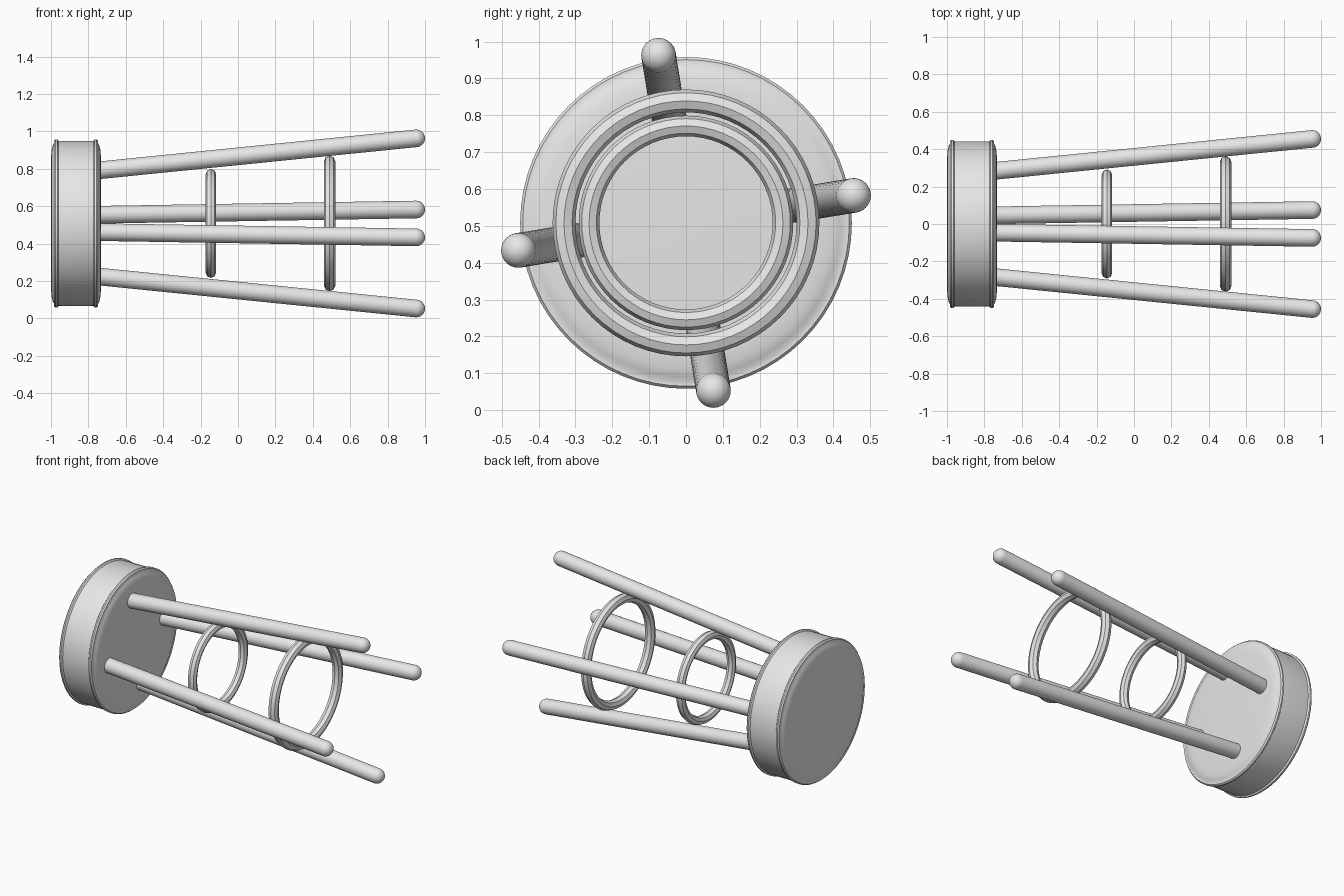
import bpy, bmesh, math
from mathutils import Vector, Matrix

cube = bpy.data.objects.get("Cube")
if cube:
    bpy.data.objects.remove(cube, do_unlink=True)

CENTRE_Z = 0.508
AXIS = Vector((0, 0, CENTRE_Z))

grey = bpy.data.materials.new("light grey")
grey.diffuse_color = (0.8, 0.8, 0.8, 1)
grey.use_nodes = True
grey.node_tree.nodes["Principled BSDF"].inputs["Base Color"].default_value = (0.8, 0.8, 0.8, 1)


def lathe(name, profile, steps, start, direction, smooth=35, closed=False):
    """Spin (distance along axis, radius) points about an axis through start."""
    bm = bmesh.new()
    pts = [bm.verts.new((r, 0, d)) for d, r in profile]
    edges = [bm.edges.new(p) for p in zip(pts, pts[1:])]
    if closed:
        edges.append(bm.edges.new((pts[-1], pts[0])))
    bmesh.ops.spin(bm, geom=pts + edges, cent=(0, 0, 0), axis=(0, 0, 1),
                   angle=math.tau, steps=steps)
    bmesh.ops.remove_doubles(bm, verts=bm.verts, dist=1e-5)
    bmesh.ops.recalc_face_normals(bm, faces=bm.faces)
    turn = direction.to_track_quat('Z', 'Y').to_matrix().to_4x4()
    bm.transform(Matrix.Translation(start) @ turn)
    mesh = bpy.data.meshes.new(name)
    bm.to_mesh(mesh)
    bm.free()
    mesh.materials.append(grey)
    ob = bpy.data.objects.new(name, mesh)
    bpy.context.collection.objects.link(ob)
    bpy.ops.object.select_all(action='DESELECT')
    ob.select_set(True)
    bpy.context.view_layer.objects.active = ob
    bpy.ops.object.shade_smooth_by_angle(angle=math.radians(smooth))
    return ob


X = Vector((1, 0, 0))

# Round cushion with a piping bead at each rim
half = [(-0.133, 0), (-0.133, 0.36), (-0.130, 0.395), (-0.124, 0.418), (-0.116, 0.432),
        (-0.117, 0.443), (-0.109, 0.450), (-0.100, 0.450), (-0.093, 0.441), (-0.075, 0.442)]
seat = half + [(-d, r) for d, r in reversed(half)]
lathe("seat", seat, 64, AXIS + X * -0.866, X)

# Four splayed legs with round feet
LEG_R = 0.047
tilt = math.radians(9.3)
for i, label in enumerate(("upper", "back", "lower", "front")):
    a = tilt + math.pi / 2 - i * math.pi / 2
    out = Vector((0, math.cos(a + 0), math.sin(a)))
    top = AXIS + X * -0.78 + out * 0.284
    foot = AXIS + X * 0.953 + out * 0.461
    length = (foot - top).length
    cap = [(length + LEG_R * math.sin(t), LEG_R * math.cos(t))
           for t in (math.radians(k * 11.25) for k in range(8))]
    profile = [(0, 0), (0, LEG_R)] + cap + [(length + LEG_R, 0)]
    lathe(label + "_leg", profile, 32, top, foot - top)

# Two octagonal-section brace rings inside the legs
for name, x, major, minor in (("small_brace_ring", -0.145, 0.263, 0.028),
                              ("large_brace_ring", 0.49, 0.331, 0.031)):
    section = [(minor * math.sin(k * math.pi / 4), major + minor * math.cos(k * math.pi / 4))
               for k in range(8)]
    lathe(name, section, 64, AXIS + X * x, X, closed=True)
